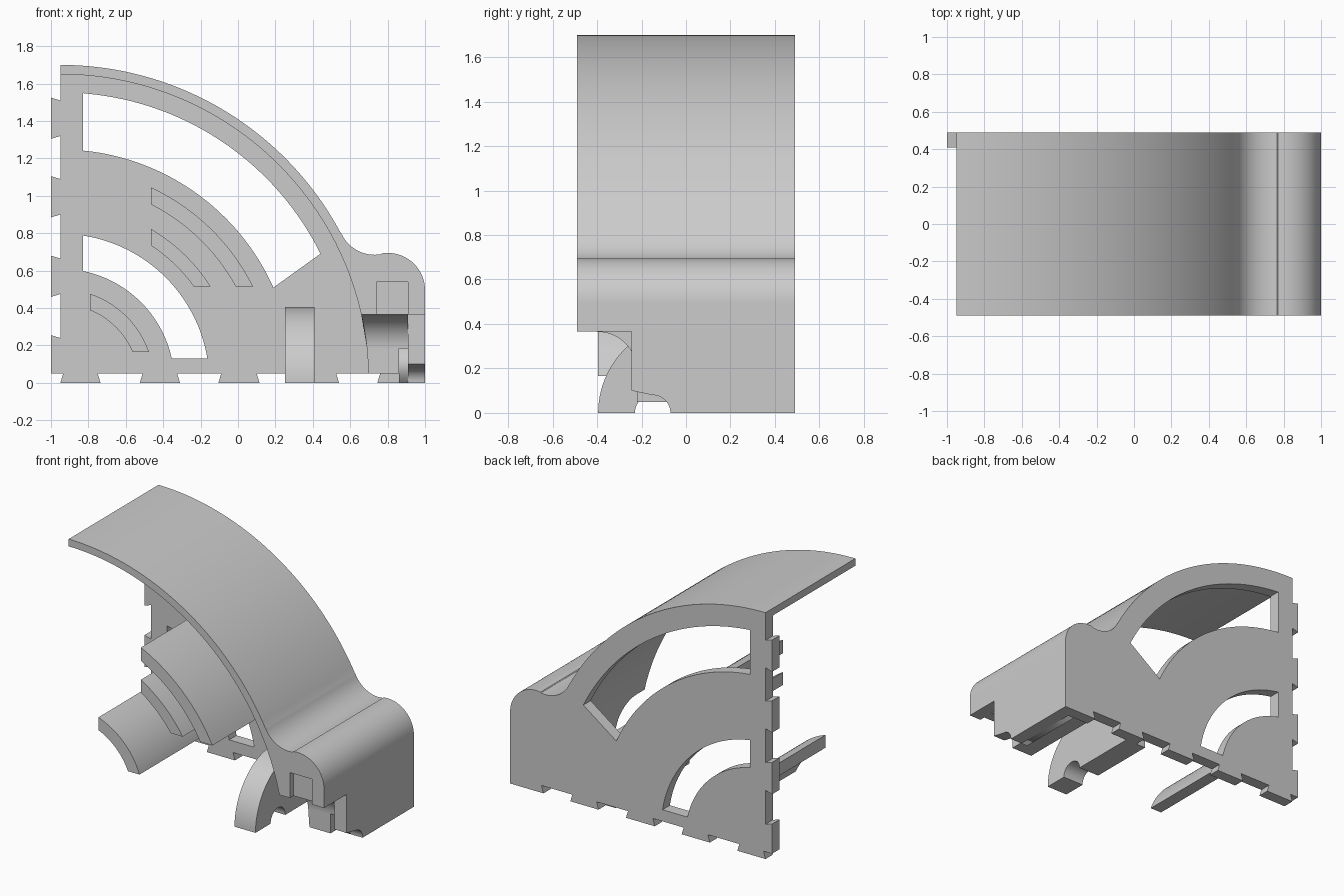
import bpy, bmesh, math

if "Cube" in bpy.data.objects:
    bpy.data.objects.remove(bpy.data.objects["Cube"])

grey = bpy.data.materials.new("plain grey")
grey.diffuse_color = (0.6, 0.6, 0.6, 1)
grey.use_nodes = True
grey.node_tree.nodes["Principled BSDF"].inputs["Base Color"].default_value = grey.diffuse_color
CX = -0.95                      # hub of all the concentric arcs (z = 0)
FRONT, INNER, BACK = -0.49, 0.41, 0.49


def arc(cx, cz, r, a0, a1, n=24):
    """Points of an arc, angles in degrees."""
    return [(cx + r * math.cos(math.radians(a0 + (a1 - a0) * i / n)),
             cz + r * math.sin(math.radians(a0 + (a1 - a0) * i / n))) for i in range(n + 1)]


def hub_arc(r, a0, a1, n=48):
    return arc(CX, 0, r, a0, a1, n)


def sector(r0, r1, x0, z0):
    """Band between two hub radii, limited to x > x0 and z > z0."""
    def ends(r):
        return math.degrees(math.asin(z0 / r)), math.degrees(math.acos((x0 - CX) / r))
    a, b = ends(r1)
    c, d = ends(r0)
    return hub_arc(r1, a, b, 32) + hub_arc(r0, d, c, 32)


def prism(name, loops, lo, hi, axis="y"):
    """Extrude closed outlines (first outer, others holes) along y or x."""
    cu = bpy.data.curves.new(name, "CURVE")
    cu.dimensions, cu.fill_mode, cu.extrude = "2D", "BOTH", (hi - lo) / 2
    for pts in loops:
        sp = cu.splines.new("POLY")
        sp.points.add(len(pts) - 1)
        for p, (u, v) in zip(sp.points, pts):
            p.co = (u, v, 0, 1)
        sp.use_cyclic_u = True
    tmp = bpy.data.objects.new(name + "_outline", cu)
    bpy.context.collection.objects.link(tmp)
    bpy.context.view_layer.update()
    me = bpy.data.meshes.new_from_object(tmp.evaluated_get(bpy.context.evaluated_depsgraph_get()))
    bpy.data.objects.remove(tmp)
    mid = (lo + hi) / 2
    for v in me.vertices:
        u, w, t = v.co
        v.co = (u, mid + t, w) if axis == "y" else (mid + t, u, w)
    bm = bmesh.new()
    bm.from_mesh(me)
    bmesh.ops.remove_doubles(bm, verts=bm.verts, dist=1e-5)
    bmesh.ops.recalc_face_normals(bm, faces=bm.faces)
    bm.to_mesh(me)
    bm.free()
    me.materials.clear()
    me.materials.append(grey)
    ob = bpy.data.objects.new(name, me)
    bpy.context.collection.objects.link(ob)
    return ob


def smooth(ob):
    bpy.ops.object.select_all(action="DESELECT")
    ob.select_set(True)
    bpy.context.view_layer.objects.active = ob
    bpy.ops.object.shade_smooth_by_angle(angle=math.radians(25))


# Outer skyline: big arc, hollow, rounded shoulder
skyline = (hub_arc(1.70, 90, 28.2) + arc(0.73, 0.88, 0.195, 206, 280)
           + arc(0.80, 0.495, 0.20, 99, 0))

# Back plate with dovetail tabs along the bottom and the left edge
edge = [(1, 0)]
for a, b in [(0.745, None), (0.325, 0.54), (-0.105, 0.115), (-0.525, -0.31), (-0.95, -0.735)]:
    if b is not None:
        edge += [(b - 0.015, 0.05), (b, 0)]
    edge += [(a, 0), (a + 0.015, 0.05)]
edge += [(-1, 0.05), (-1, 0.255), (CX, 0.24)]
for a, b in [(0.46, 0.68), (0.885, 1.105), (1.305, 1.525)]:
    edge += [(CX, a + 0.015), (-1, a), (-1, b), (CX, b - 0.015)]
big_window = ([(-0.83, 1.24)] + [(-0.83, 1.55)] + hub_arc(1.553, 85.2, 26.4)
              + hub_arc(1.248, 24.1, 84.2))
small_window = sector(0.61, 0.797, -0.83, 0.13)
smooth(prism("back_plate", [skyline + edge, big_window, small_window], INNER, BACK))

# Curved shell with the solid shoulder block
a_low = math.degrees(math.asin(0.365 / 1.65))
shell = prism("shell_and_shoulder",
              [skyline + [(1, 0.365)] + hub_arc(1.65, a_low, 90)], FRONT, INNER)

# Shallow pocket in the front of the shoulder
cutter = prism("pocket_cutter", [[(0.74, 0.3), (0.91, 0.3), (0.91, 0.54), (0.74, 0.54)]],
               FRONT - 0.1, FRONT + 0.04)
cutter.hide_render = True
cutter.hide_viewport = True
mod = shell.modifiers.new("pocket", "BOOLEAN")
mod.operation, mod.object, mod.solver = "DIFFERENCE", cutter, "EXACT"
bpy.context.view_layer.objects.active = shell
bpy.ops.object.modifier_apply(modifier="pocket")
bpy.data.objects.remove(cutter)
smooth(shell)

# Shoulder underside: concave sweep, then a core whose left side follows the shell
cove = arc(-0.40, 0.185, 0.18, 90, 0, 16)
for name, pts, x0, x1 in [
        ("shoulder_cove", cove + [(INNER, 0.185), (INNER, 0.365)], 0.66, 0.91),
        ("shoulder_core", [(-0.22, 0.185), (-0.22, 0.05), (INNER, 0.05), (INNER, 0.185)], 0.66, 0.86)]:
    ob = prism(name, [pts], x0, x1, "x")
    for v in ob.data.vertices:
        if v.co.x < 0.7:
            v.co.x = CX + math.sqrt(1.65 ** 2 - v.co.z ** 2)
    smooth(ob)

# Inner rib and outer side wall, relieved for a round rod
prism("inner_rib", [[(-0.07, 0), (INNER, 0), (INNER, 0.185), (-0.07, 0.185)]], 0.86, 0.91, "x")
smooth(prism("side_wall", [[(-0.245, 0.365), (-0.245, 0.10)] + arc(-0.15, 0, 0.08, 90, 0, 12)
                           + [(INNER, 0), (INNER, 0.365)]], 0.91, 1.0, "x"))

# Rounded bracket with a rod notch
smooth(prism("rod_bracket", [arc(0.01, 0, 0.405, 180, 90) + [(INNER, 0.405), (INNER, 0)]
                             + arc(-0.15, 0, 0.08, 0, 180, 20)], 0.25, 0.41, "x"))

# Three curved fins reaching forward from the plate
for name, r0, r1, x0, z0 in [("lower_fin", 0.42, 0.502, -0.79, 0.165),
                             ("middle_fin", 0.88, 0.955, -0.465, 0.515),
                             ("upper_fin", 1.07, 1.152, -0.465, 0.515)]:
    smooth(prism(name, [sector(r0, r1, x0, z0)], -0.395, INNER))
